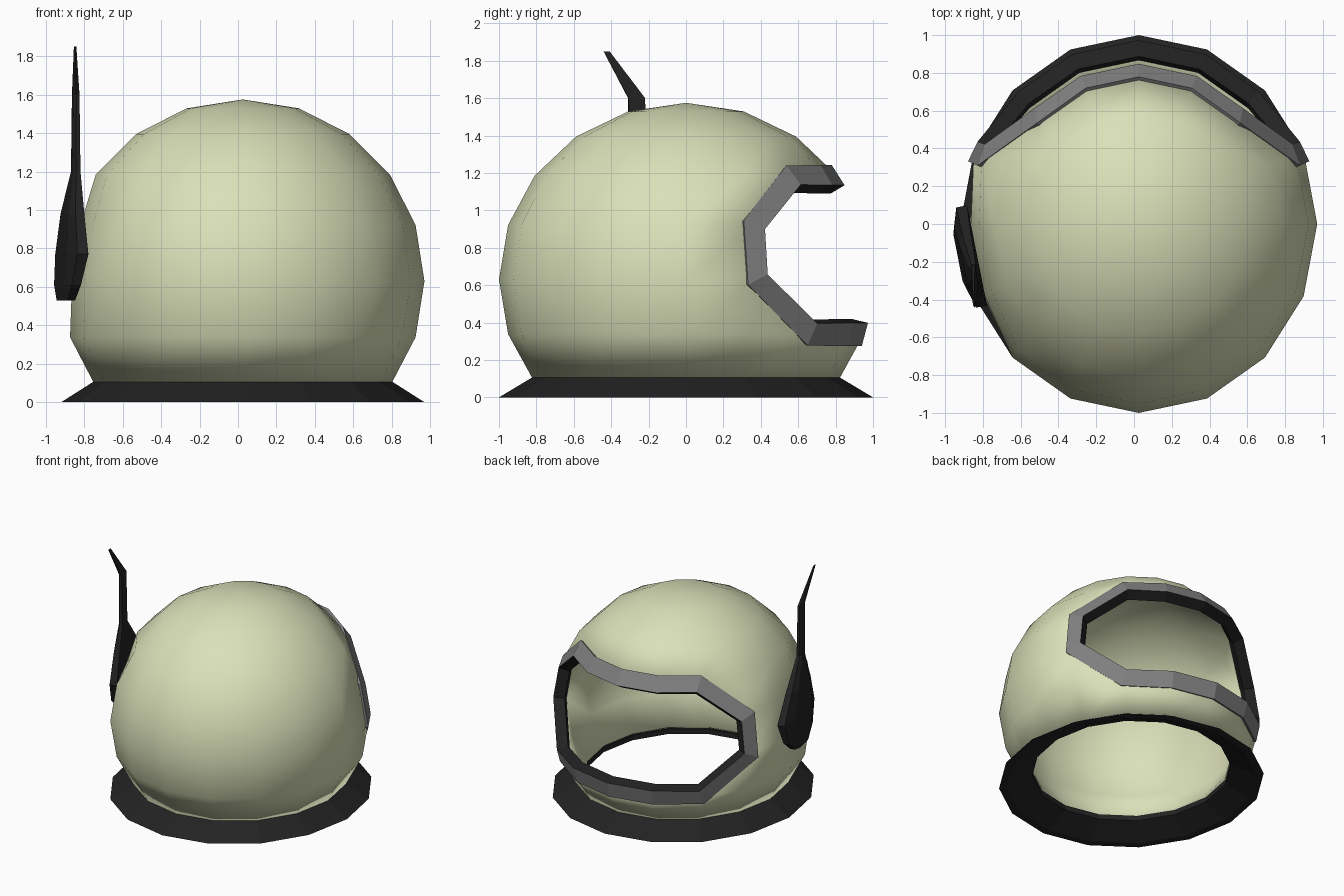
import bpy, bmesh, math
from mathutils import Vector

if "Cube" in bpy.data.objects:
    bpy.data.objects.remove(bpy.data.objects["Cube"])

N = 16                              # sides of the helmet
C = Vector((0.025, 0, 0.63))        # centre of the dome
RX, RZ = 0.945, 0.945


def material(name, rgb):
    m = bpy.data.materials.new(name)
    m.diffuse_color = (*rgb, 1)
    m.use_nodes = True
    m.node_tree.nodes["Principled BSDF"].inputs["Base Color"].default_value = m.diffuse_color
    return m


cream = material("cream shell", (0.70, 0.74, 0.48))
black = material("black trim", (0.016, 0.016, 0.016))
grey = material("grey frame", (0.22, 0.22, 0.22))


def make(name, verts, faces, mats, slots=None):
    me = bpy.data.meshes.new(name)
    bm = bmesh.new()
    vs = [bm.verts.new(v) for v in verts]
    for k, f in enumerate(faces):
        face = bm.faces.new([vs[i] for i in f])
        if slots:
            face.material_index = slots[k]
    bmesh.ops.delete(bm, geom=[v for v in bm.verts if not v.link_faces], context='VERTS')
    bmesh.ops.recalc_face_normals(bm, faces=bm.faces[:])
    bm.to_mesh(me)
    bm.free()
    for m in mats:
        me.materials.append(m)
    ob = bpy.data.objects.new(name, me)
    bpy.context.collection.objects.link(ob)
    return ob


def smooth(ob, degrees):
    bpy.ops.object.select_all(action='DESELECT')
    ob.select_set(True)
    bpy.context.view_layer.objects.active = ob
    bpy.ops.object.shade_smooth_by_angle(angle=math.radians(degrees))


def around(r, z, j):
    """Point at radius r and height z on column j, counted from the +y side."""
    a = j * 2 * math.pi / N
    return Vector((C.x + RX * r * math.sin(a), r * math.cos(a), z))


def dome(i, j):
    """Point on the dome: ring i (18 degree steps from the top), column j."""
    if i == 7:
        return around(0.82, 0.10, j)
    t = math.radians(18 * i)
    return around(math.sin(t), C.z + RZ * math.cos(t), j)


# Shell: dome with the face opening left out, and a shallow dent behind the antenna
verts = [dome(0, 0)]
for i in range(1, 8):
    for j in range(N):
        p = dome(i, j)
        if i in (4, 5) and j in (11, 12):
            p.x = C.x + (p.x - C.x) * 0.94
            p.y *= 0.96
        verts.append(p)


def vid(i, j):
    return 0 if i == 0 else 1 + (i - 1) * N + j % N


faces = [(0, vid(1, j), vid(1, j + 1)) for j in range(N)]
for i in range(1, 7):
    for a in range(-8, 8):
        if 3 <= i <= 5 and -2 <= a <= 1:
            continue
        if 3 <= i <= 5 and a in (-3, 2):
            near, far = (a + 1, a) if a < 0 else (a, a + 1)
            if i == 3:
                faces.append((vid(3, near), vid(3, far), vid(4, far)))
            elif i == 5:
                faces.append((vid(5, far), vid(6, far), vid(6, near)))
            continue
        faces.append((vid(i, a), vid(i, a + 1), vid(i + 1, a + 1), vid(i + 1, a)))
shell = make("helmet_shell", verts, faces, [cream])
sol = shell.modifiers.new("thickness", 'SOLIDIFY')
sol.thickness = 0.08
sol.offset = -1
smooth(shell, 40)

# Neck ring: flared collar revolved around the dome's axis
profile = [(1.0, 0.0), (0.825, 0.105), (0.75, 0.125), (0.75, 0.085), (0.94, 0.0)]
P = len(profile)
verts = [around(r, z, j) for j in range(N) for r, z in profile]
faces = [(j * P + k, j * P + (k + 1) % P, (j + 1) % N * P + (k + 1) % P, (j + 1) % N * P + k)
         for j in range(N) for k in range(P)]
make("neck_ring", verts, faces, [black])

# Opening frame: grey band around the opening, black wall going inwards
loop = [(3, j) for j in range(-2, 3)] + [(4, 3), (5, 3)]
loop += [(6, j) for j in range(2, -3, -1)] + [(5, -3), (4, -3)]
pts = [dome(*q) for q in loop]
L = len(pts)
mid = sum(pts, Vector()) / L
HALF = 0.064
verts = []
for k, p in enumerate(pts):
    n = (p - C).normalized()
    d0 = (p - pts[k - 1]).normalized()
    d1 = (pts[(k + 1) % L] - p).normalized()
    side = n.cross(d0 + d1).normalized()
    if side.dot(p - mid) < 0:
        side = -side
    out, inn = p + side * HALF, p - side * HALF
    for q, s in ((out, 0.985), (out, 1.008), (inn, 1.003), (inn, 0.915), (p, 0.912)):
        verts.append(C + (q - C) * s)
faces, slots = [], []
for k in range(L):
    for s in range(4):
        a, b = k * 5 + s, (k + 1) % L * 5 + s
        faces.append((a, a + 1, b + 1, b))
        slots.append(0 if s < 2 else 1)
make("opening_frame", verts, faces, [grey, black], slots)

# Antenna: teardrop pod running up into a thin bent rod (z, x, y, half width, half depth)
sections = [(0.53, -0.900, -0.17, 0.12, 0.030), (0.61, -0.895, -0.17, 0.21, 0.038),
            (0.77, -0.875, -0.175, 0.27, 0.045), (0.98, -0.868, -0.21, 0.17, 0.036),
            (1.20, -0.846, -0.26, 0.045, 0.018), (1.60, -0.846, -0.265, 0.045, 0.013),
            (1.85, -0.848, -0.425, 0.016, 0.004)]
ang = math.radians(11.25)
tang = Vector((-math.sin(ang), math.cos(ang), 0))
norm = Vector((-math.cos(ang), -math.sin(ang), 0))
shape = [(-1, -1), (1, -1), (1, 0.3), (0.6, 1), (-0.6, 1), (-1, 0.3)]
S = len(shape)
verts = [Vector((x, y, z)) + tang * w * u + norm * d * v
         for z, x, y, w, d in sections for u, v in shape]
faces = [(s * S + k, s * S + (k + 1) % S, (s + 1) * S + (k + 1) % S, (s + 1) * S + k)
         for s in range(len(sections) - 1) for k in range(S)]
faces += [tuple(range(S)), tuple(range(len(verts) - S, len(verts)))]
make("antenna", verts, faces, [black])
